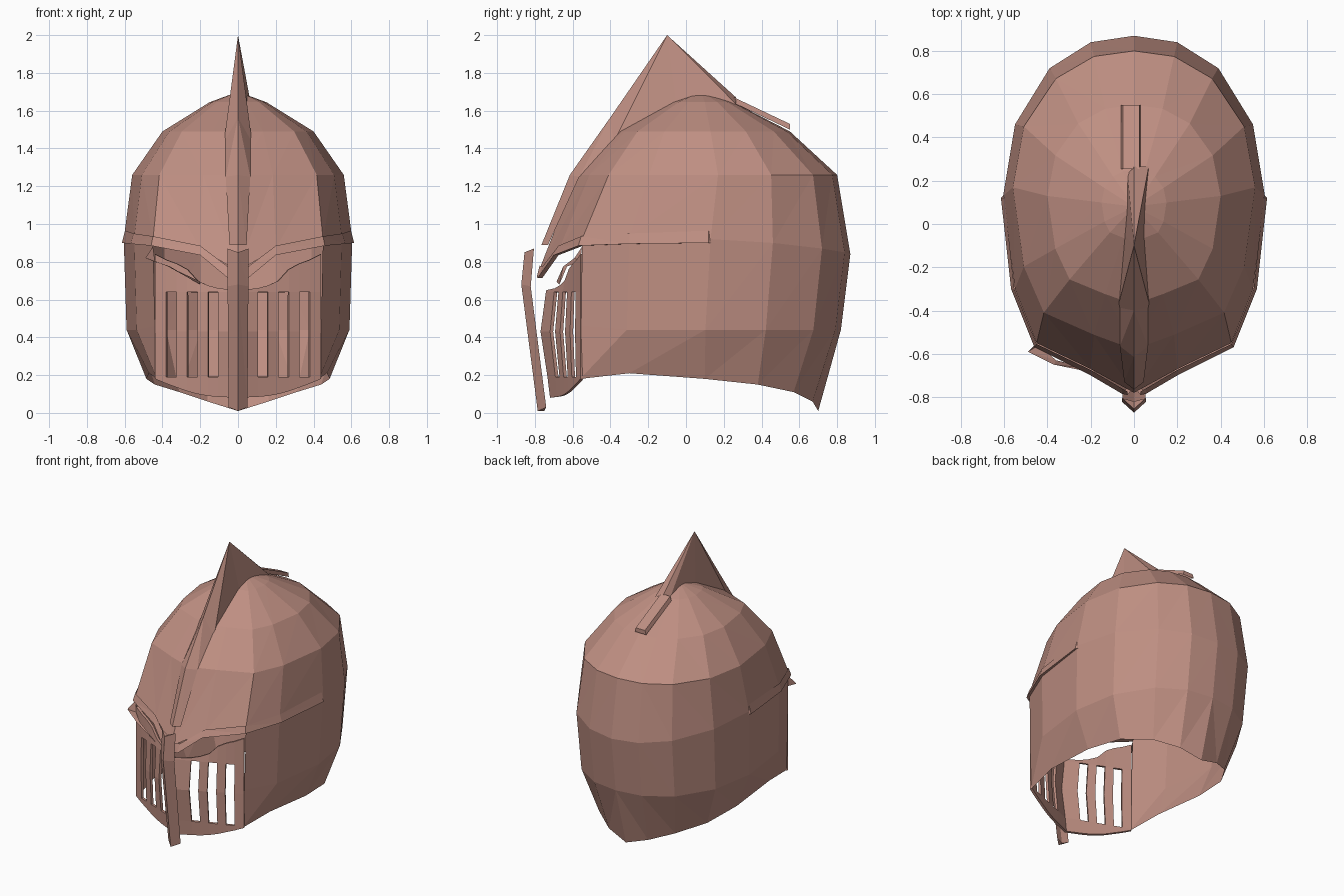
import bpy, bmesh
from mathutils import Vector

if "Cube" in bpy.data.objects:
    bpy.data.objects.remove(bpy.data.objects["Cube"])

mat = bpy.data.materials.new("dusty_copper")
mat.diffuse_color = (0.52, 0.275, 0.225, 1)
mat.use_nodes = True
mat.node_tree.nodes["Principled BSDF"].inputs["Base Color"].default_value = mat.diffuse_color
CENTRE = Vector((0, 0.05, 0.75))


def build(name, polys, mirror=False):
    """Flat-faced mesh from point lists, faces turned away from the centre."""
    bm = bmesh.new()
    if mirror:
        polys = polys + [[(-x, y, z) for x, y, z in p] for p in polys]
    for p in polys:
        bm.faces.new([bm.verts.new(c) for c in p])
    bmesh.ops.remove_doubles(bm, verts=bm.verts[:], dist=0.0005)
    bm.normal_update()
    for f in bm.faces:
        if f.normal.dot(f.calc_center_median() - CENTRE) < 0:
            f.normal_flip()
    me = bpy.data.meshes.new(name)
    bm.to_mesh(me)
    bm.free()
    me.materials.append(mat)
    ob = bpy.data.objects.new(name, me)
    bpy.context.collection.objects.link(ob)
    return ob


def loft(lines):
    """Quads between neighbouring point lines, split into triangles."""
    out = []
    for a, b in zip(lines, lines[1:]):
        for i in range(len(a) - 1):
            out.append([a[i], a[i + 1], b[i + 1]])
            out.append([a[i], b[i + 1], b[i]])
    return out


# Half outline seen from above, back to front
PLAN = [(0, .87), (.2, .84), (.39, .72), (.55, .46), (.605, .13),
        (.55, -.30), (.45, -.55), (.2, -.67), (0, -.75)]


def ring(width, front, back, z):
    return [(x * width / .605, front + (y + .75) / 1.62 * (back - front), z)
            for x, y in PLAN]


# Skull: apex fan, dome rings and the edge of the brow
apex = (0, .08, 1.70)
crown = ring(.15, -.08, .25, 1.645)
upper = ring(.40, -.37, .55, 1.49)
temple = ring(.56, -.58, .80, 1.26)
brow_z = [.84, .85, .87, .90, .92, .93, .92, .87, .75]
brow = [(x, y, z) for (x, y), z in zip(PLAN, brow_z)]
brow[8] = (0, -.78, .75)
fan = [[apex, crown[i], crown[i + 1]] for i in range(8)]
build("skull_dome", fan + loft([crown, upper, temple, brow]), True)

# Neck and cheek shell, open at the face
middle = ring(.59, -.75, .82, .44)[:7]
middle[6] = (.44, -.555, .46)
rim = [(0, .70, .01), (.16, .67, .06), (.31, .57, .11), (.44, .38, .15),
       (.485, .1, .18), (.47, -.3, .21), (.43, -.56, .18)]
build("neck_shell", loft([brow[:7], middle, rim]), True)

# Raised brow band running back along the sides
top = [(.03, -.775, .78), (.055, -.76, .775), (.2, -.675, .885),
       (.45, -.555, .935), (.553, -.3, .95), (.598, .12, .965)]
low = [(.03, -.79, .72), (.055, -.785, .715), (.2, -.70, .835),
       (.46, -.57, .885), (.568, -.3, .895), (.615, .12, .90)]
back = [(x - .02, y + .025, z) for x, y, z in low]
build("brow_band", loft([top, low, back]) + [[top[-1], low[-1], back[-1]]], True)

# Face guard with three upright slots on each side
COLS = [0, .105, .16, .215, .27, .325, .38, .44]
TOPS = [.65, .66, .675, .70, .76, .79, .81, .84]
BOTS = [.08, .085, .09, .10, .115, .135, .155, .18]


def guard_point(x, z):
    bend = min(.05, .05 * ((z - .43) / .28) ** 2)
    return (x, -.77 + .48 * x + bend * (1 - x / .44), z)


columns = [[guard_point(x, z) for z in (b, .19, .43, .64, t)]
           for x, t, b in zip(COLS, TOPS, BOTS)]
guard = []
for c in range(7):
    for r in range(4):
        if c % 2 == 1 and r in (1, 2):
            continue
        a, b = columns[c], columns[c + 1]
        guard.append([a[r], b[r], b[r + 1], a[r + 1]])
ob = build("face_guard", guard, True)
sol = ob.modifiers.new("thickness", 'SOLIDIFY')
sol.thickness = .018
sol.offset = -1

# Bent edge under the left eye, with its projecting corner
lip_out = [(-.49, -.59, .82), (-.37, -.65, .775), (-.2, -.685, .695)]
lip_in = [(-.44, -.56, .80), (-.36, -.63, .775), (-.2, -.67, .68)]
build("left_eye_lip", loft([lip_out, lip_in])
      + [[lip_out[0], (-.45, -.55, .88), lip_in[0]]])

# Folded nose bar standing in front of the guard
ridge = [(0, -.855, .85), (0, -.872, .68), (0, -.785, .01)]
wing = [(.055, -.805, .87), (.055, -.822, .67), (.05, -.74, .03)]
inner = [(0, y + .035, z) for x, y, z in ridge]
build("nose_bar", loft([ridge, wing, inner])
      + [[ridge[i], wing[i], inner[i]] for i in (0, 2)], True)

# Front ridge strip, folded along the middle
fold = [(0, -.40, 1.565), (0, -.615, 1.26), (0, -.765, .89)]
edge = [(.075, -.385, 1.43), (.065, -.565, 1.25), (.045, -.73, .89)]
build("front_ridge", loft([fold, edge])
      + [[fold[2], edge[2], (0, -.71, .89)]], True)

# Tall crest fin, slightly twisted at the back
tip = (0, -.10, 2.0)
right = [(.075, -.385, 1.43), (.05, -.05, 1.62), (.068, .265, 1.635)]
left = [(-.075, -.385, 1.43), (-.045, -.05, 1.62), (-.03, .23, 1.64)]
heel = (0, .265, 1.67)
fin = [[tip, fold[0], right[0]], [tip, fold[0], left[0]],
       [tip, right[2], heel], [tip, left[2], heel]]
for side in (right, left):
    fin += [[tip, side[0], side[1]], [tip, side[1], side[2]]]
build("crest_fin", fin)

# Small strip behind the fin
strip = [[(-.06, y, z - .03), (-.05, y, z), (.025, y, z), (.03, y, z - .03)]
         for y, z in ((.255, 1.67), (.55, 1.53))]
build("rear_ridge", loft(strip) + strip)
